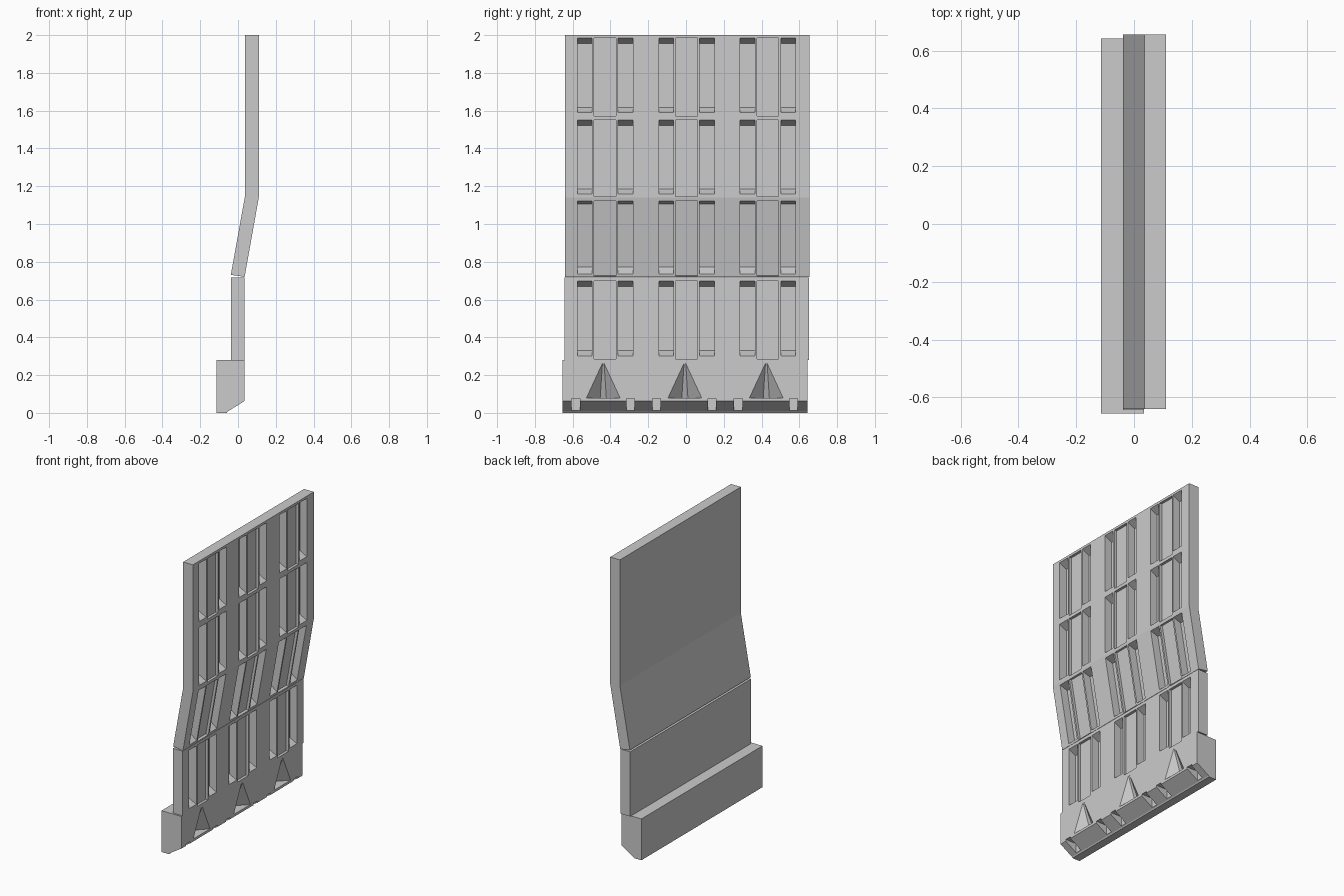
import bpy, bmesh
from mathutils import Vector

if "Cube" in bpy.data.objects:
    bpy.data.objects.remove(bpy.data.objects["Cube"])


def finish(name, bm):
    bmesh.ops.recalc_face_normals(bm, faces=bm.faces)
    me = bpy.data.meshes.new(name)
    bm.to_mesh(me)
    bm.free()
    ob = bpy.data.objects.new(name, me)
    bpy.context.collection.objects.link(ob)
    return ob


def extrude_profile(name, pts, y0, y1):
    bm = bmesh.new()
    f = bm.faces.new([bm.verts.new((x, y0, z)) for x, z in pts])
    r = bmesh.ops.extrude_face_region(bm, geom=[f])
    vs = [v for v in r["geom"] if isinstance(v, bmesh.types.BMVert)]
    bmesh.ops.translate(bm, verts=vs, vec=(0, y1 - y0, 0))
    return finish(name, bm)


def hull(bm, pts):
    vs = [bm.verts.new(p) for p in pts]
    bmesh.ops.convex_hull(bm, input=vs)


def carve(ob, bm):
    cutter = finish(ob.name + "_cutter", bm)
    cutter.hide_render = True
    m = ob.modifiers.new("carve", 'BOOLEAN')
    m.operation, m.solver, m.object = 'DIFFERENCE', 'EXACT', cutter
    dg = bpy.context.evaluated_depsgraph_get()
    me = bpy.data.meshes.new_from_object(ob.evaluated_get(dg))
    ob.modifiers.clear()
    ob.data = me
    bpy.data.objects.remove(cutter)


def pocket(bm, face, y0, y1, z0, z1, depth, slope):
    """Pocket cut square into a face given by two (x, z) points; ends may slope."""
    (xa, za), (xb, zb) = face
    up = Vector((xb - xa, 0, zb - za)).normalized()
    inward = Vector((-up.z, 0, up.x))
    pts = []
    for d in (-0.01, depth):
        s = slope * d / depth
        for z, sgn in ((z0, 1), (z1, -1)):
            base = Vector((xa + (xb - xa) * (z - za) / (zb - za), 0, z))
            for y in (y0, y1):
                pts.append(base + inward * d + up * (s * sgn) + Vector((0, y, 0)))
    hull(bm, pts)


def pocket_row(bm, face, z_mid, z_slot, z_top):
    # each group: shallow middle panel between two deep slots
    for c in (-0.428, 0.003, 0.433):
        pocket(bm, face, c - 0.058, c + 0.058, z_mid, z_top, 0.018, 0)
        for s in (-1, 1):
            y = c + s * 0.108
            pocket(bm, face, y - 0.039, y + 0.039, z_slot, z_top, 0.053, 0.028)


# Upper panel with bend
upper = extrude_profile("upper_panel", [(0.035, 0.72), (0.11, 1.14), (0.11, 2.0),
                        (0.037, 2.0), (0.037, 1.147), (-0.038, 0.731)], -0.64, 0.655)
bm = bmesh.new()
straight = ((0.11, 1.14), (0.11, 2.0))
pocket_row(bm, straight, 1.572, 1.59, 1.984)
pocket_row(bm, straight, 1.145, 1.158, 1.55)
pocket_row(bm, ((0.035, 0.72), (0.11, 1.14)), 0.725, 0.735, 1.123)
carve(upper, bm)

# Lower panel
lower = extrude_profile("lower_panel", [(-0.038, 0.28), (0.035, 0.28),
                        (0.035, 0.718), (-0.038, 0.718)], -0.643, 0.652)
bm = bmesh.new()
pocket_row(bm, ((0.035, 0.28), (0.035, 0.72)), 0.284, 0.302, 0.698)
carve(lower, bm)

# Base with chamfered foot
base = extrude_profile("base", [(-0.115, 0), (-0.06, 0), (-0.055, 0.007), (0.035, 0.063),
                       (0.035, 0.28), (-0.115, 0.28)], -0.655, 0.642)
bm = bmesh.new()
# tapered triangular recesses
for c in (-0.438, -0.006, 0.425):
    hull(bm, [(0.037, c - 0.091, 0.08), (0.037, c + 0.091, 0.08),
              (0.037, c - 0.004, 0.268), (0.037, c + 0.004, 0.268),
              (-0.035, c - 0.016, 0.08), (-0.035, c + 0.016, 0.08)])
# foot notches
for c in (-0.584, -0.294, -0.156, 0.138, 0.277, 0.569):
    hull(bm, [(x, c + y, z) for x in (-0.048, 0.06)
              for y in (-0.022, 0.022) for z in (-0.02, 0.075)])
carve(base, bm)
